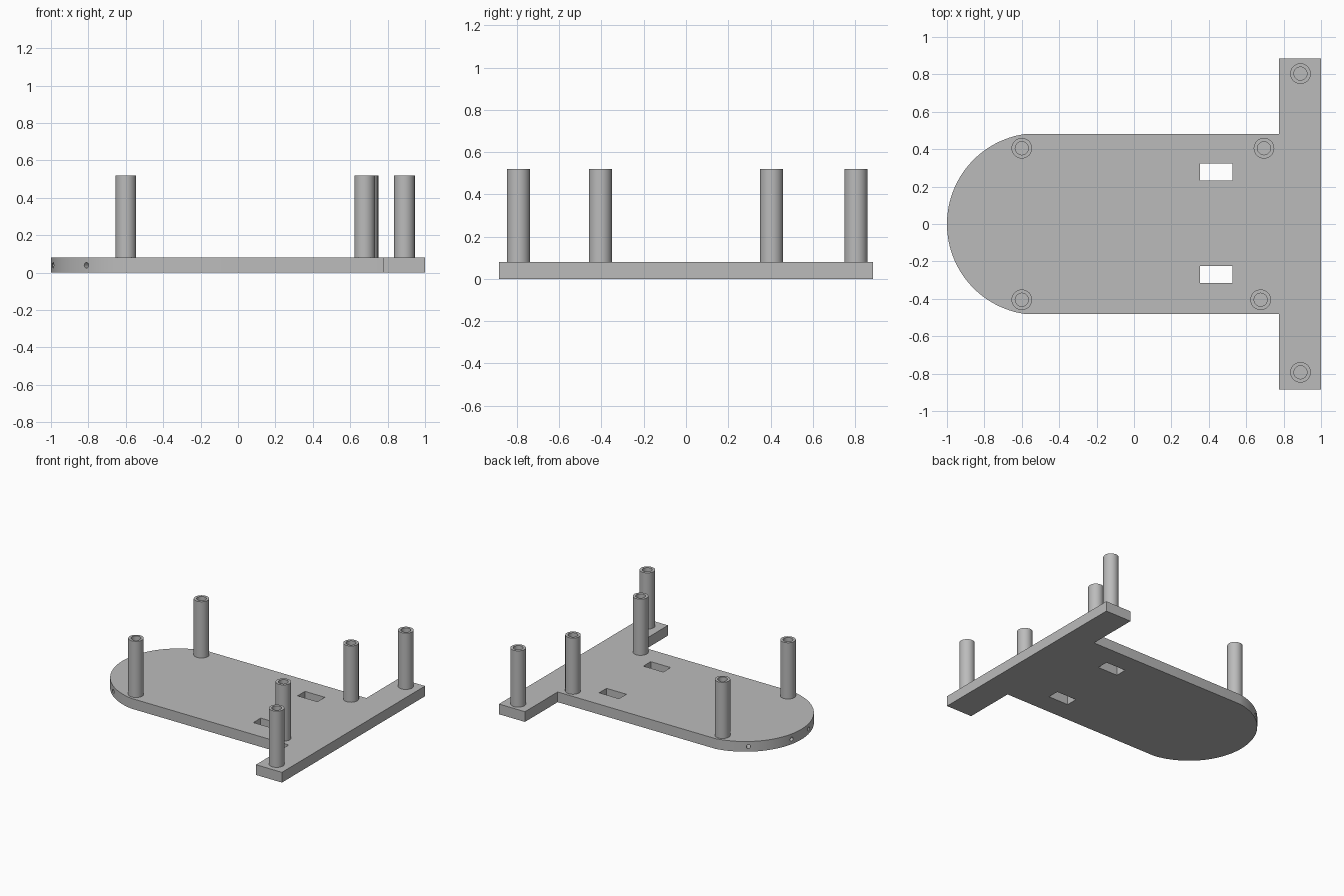
import bpy, bmesh, math
from mathutils import Matrix, Vector

if "Cube" in bpy.data.objects:
    bpy.data.objects.remove(bpy.data.objects["Cube"])

PLATE_T, POST_TOP = 0.08, 0.52
grey = bpy.data.materials.new("plain grey")
grey.diffuse_color = (0.5, 0.5, 0.5, 1)
grey.use_nodes = True
grey.node_tree.nodes["Principled BSDF"].inputs["Base Color"].default_value = grey.diffuse_color


def make_object(name, bm):
    bmesh.ops.recalc_face_normals(bm, faces=bm.faces)
    mesh = bpy.data.meshes.new(name)
    bm.to_mesh(mesh)
    bm.free()
    mesh.materials.append(grey)
    ob = bpy.data.objects.new(name, mesh)
    bpy.context.collection.objects.link(ob)
    return ob


def smooth(ob):
    bpy.ops.object.select_all(action='DESELECT')
    ob.select_set(True)
    bpy.context.view_layer.objects.active = ob
    bpy.ops.object.shade_smooth_by_angle(angle=math.radians(30))


# Base plate: rounded tongue with a wide cross bar
HALF_W, BAR_X, BAR_Y = 0.48, 0.775, 0.885
R = 0.486
CX = -1 + R
end = math.asin(HALF_W / R)
outline = [(BAR_X, -HALF_W), (BAR_X, -BAR_Y), (1, -BAR_Y),
           (1, BAR_Y), (BAR_X, BAR_Y), (BAR_X, HALF_W)]
N = 56
for i in range(N + 1):
    a = end - 2 * end * i / N
    outline.append((CX - R * math.cos(a), R * math.sin(a)))
bm = bmesh.new()
face = bm.faces.new([bm.verts.new((x, y, 0)) for x, y in outline])
ext = bmesh.ops.extrude_face_region(bm, geom=[face])
top = [v for v in ext["geom"] if isinstance(v, bmesh.types.BMVert)]
bmesh.ops.translate(bm, verts=top, vec=(0, 0, PLATE_T))
plate = make_object("base_plate", bm)

# Cutter: two cable slots and four radial holes in the rounded edge
bm = bmesh.new()
for y in (0.277, -0.27):
    bmesh.ops.create_cube(bm, size=1, matrix=Matrix.Translation((0.44, y, 0.04))
                          @ Matrix.Diagonal((0.172, 0.091, 0.3, 1)))
for deg in (-52.4, -12.5, 12.5, 52.4):
    a = math.radians(deg)
    d = Vector((-math.cos(a), math.sin(a), 0))
    m = Matrix.Translation(Vector((CX, 0, 0.039)) + d * R) \
        @ d.to_track_quat('Z', 'Y').to_matrix().to_4x4()
    bmesh.ops.create_cone(bm, cap_ends=True, segments=20, radius1=0.015,
                          radius2=0.015, depth=0.16, matrix=m)
cutter = make_object("hole_cutter", bm)
cutter.hide_render = True
mod = plate.modifiers.new("holes", 'BOOLEAN')
mod.operation, mod.solver, mod.object = 'DIFFERENCE', 'EXACT', cutter
bpy.context.view_layer.objects.active = plate
bpy.ops.object.modifier_apply(modifier=mod.name)
bpy.data.objects.remove(cutter)
smooth(plate)


# Hollow standoff posts
def post(name, x, y, r_out=0.055, r_in=0.035, seg=40):
    bm = bmesh.new()
    rings = []
    for r, z in ((r_out, PLATE_T), (r_out, POST_TOP), (r_in, POST_TOP), (r_in, PLATE_T)):
        rings.append([bm.verts.new((x + r * math.cos(2 * math.pi * k / seg),
                                    y + r * math.sin(2 * math.pi * k / seg), z))
                      for k in range(seg)])
    for a, b in zip(rings, rings[1:]):
        for k in range(seg):
            n = (k + 1) % seg
            bm.faces.new((a[k], a[n], b[n], b[k]))
    smooth(make_object(name, bm))


post("rounded_end_post_back", -0.6, 0.405)
post("rounded_end_post_front", -0.6, -0.405)
post("middle_post_back", 0.695, 0.405)
post("middle_post_front", 0.677, -0.405)
post("bar_post_back", 0.89, 0.804)
post("bar_post_front", 0.89, -0.793)
